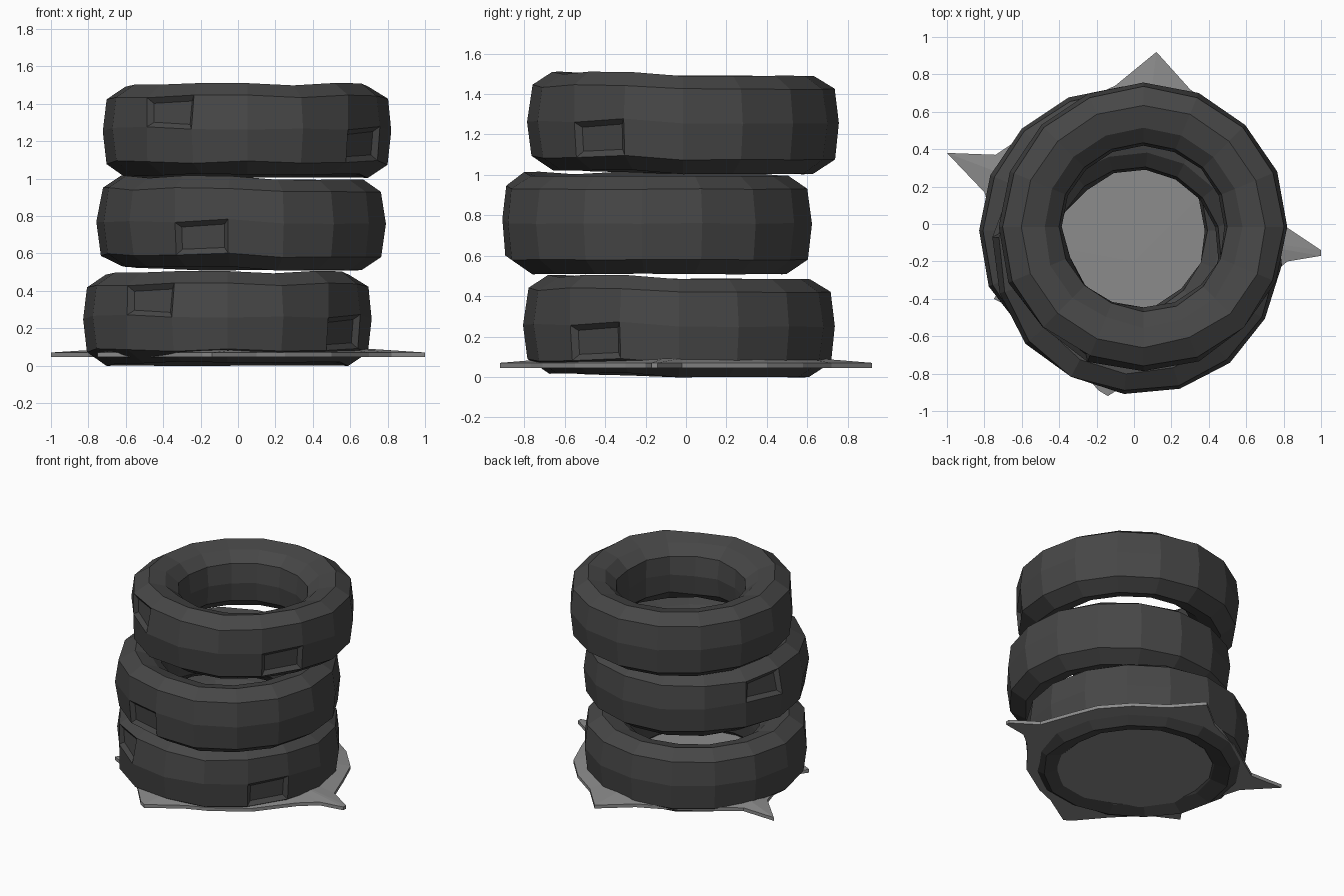
import bpy, bmesh, math, random
from mathutils import Vector

if "Cube" in bpy.data.objects:
    bpy.data.objects.remove(bpy.data.objects["Cube"])


def material(name, v):
    m = bpy.data.materials.new(name)
    m.diffuse_color = (v, v, v, 1)
    m.use_nodes = True
    m.node_tree.nodes["Principled BSDF"].inputs["Base Color"].default_value = m.diffuse_color
    return m


RUBBER = material("dark_rubber", 0.062)
CONCRETE = material("grey_slab", 0.26)


def finish(bm, name, mat, loc=(0, 0, 0), turn=0):
    bmesh.ops.recalc_face_normals(bm, faces=bm.faces)
    me = bpy.data.meshes.new(name)
    bm.to_mesh(me)
    bm.free()
    me.materials.append(mat)
    ob = bpy.data.objects.new(name, me)
    ob.location = loc
    ob.rotation_euler.z = math.radians(turn)
    bpy.context.collection.objects.link(ob)
    return ob


# tyre cross-section as (radius, height), a closed loop
PROFILE = [(0.645, 0.0), (0.75, 0.07), (0.772, 0.25), (0.75, 0.42), (0.65, 0.485),
           (0.53, 0.455), (0.45, 0.385), (0.435, 0.245), (0.45, 0.105), (0.53, 0.035)]
SIDES = 16


def tyre(name, loc, turn):
    rnd = random.Random(4)
    bm = bmesh.new()
    rings = []
    for i in range(SIDES):
        a = 2 * math.pi * i / SIDES
        worn = math.radians(195) < a < math.radians(345)  # battered front half
        ring = []
        for r, z in PROFILE:
            j = 0.012 if worn else 0.003
            rr = r + rnd.uniform(-j, j)
            zz = z + rnd.uniform(-j, j) * 0.8 + (0.015 if worn else 0)
            ring.append(bm.verts.new((rr * math.cos(a), rr * math.sin(a), zz)))
        rings.append(ring)
    n = len(PROFILE)
    for i in range(SIDES):
        p, q = rings[i], rings[(i + 1) % SIDES]
        for k in range(n):
            bm.faces.new((p[k], q[k], q[(k + 1) % n], p[(k + 1) % n]))
    bmesh.ops.recalc_face_normals(bm, faces=bm.faces)
    # dents pressed into the tread
    for az, low, high in ((240, 0.25, 0.42), (325, 0.07, 0.3)):
        d = Vector((math.cos(math.radians(az)), math.sin(math.radians(az)), 0))
        hit = []
        for f in bm.faces:
            c = f.calc_center_median()
            flat = Vector((c.x, c.y, 0))
            if flat.length > 0.68 and low < c.z < high and flat.normalized().dot(d) > 0.975:
                hit.append(f)
        if hit:
            bmesh.ops.inset_region(bm, faces=hit, thickness=0.04, depth=-0.025)
    return finish(bm, name, RUBBER, loc, turn)


tyre("bottom_tyre", (-0.055, -0.035, 0.0), 0)
tyre("middle_tyre", (0.02, -0.145, 0.51), -73)
tyre("top_tyre", (0.05, -0.015, 1.005), 0)

# jagged broken slab under the stack
OUTLINE = [(1, -.17), (1, -.14), (.82, -.02), (.74, .2), (.66, .4), (.5, .58), (.3, .72),
           (.12, .92), (-.1, .74), (-.4, .6), (-.62, .45), (-.74, .37), (-1, .38),
           (-.8, .17), (-.72, -.1), (-.68, -.3), (-.75, -.4), (-.55, -.5), (-.36, -.69),
           (-.19, -.89), (-.14, -.92), (.1, -.77), (.25, -.71), (.5, -.55), (.7, -.3), (.82, -.2)]
bm = bmesh.new()
low = [bm.verts.new((x, y, 0.045)) for x, y in OUTLINE]
rim = [bm.verts.new((x, y, 0.07)) for x, y in OUTLINE]
inner = []
for x, y in OUTLINE:
    s = 0.62 / max(0.7, math.hypot(x, y))  # raised middle
    inner.append(bm.verts.new((x * s, y * s, 0.095)))
centre = bm.verts.new((0, -0.2, 0.1))
bm.faces.new(low)
for i in range(len(OUTLINE)):
    k = (i + 1) % len(OUTLINE)
    bm.faces.new((low[i], low[k], rim[k], rim[i]))
    bm.faces.new((rim[i], rim[k], inner[k], inner[i]))
    bm.faces.new((inner[i], inner[k], centre))
finish(bm, "broken_slab", CONCRETE)
